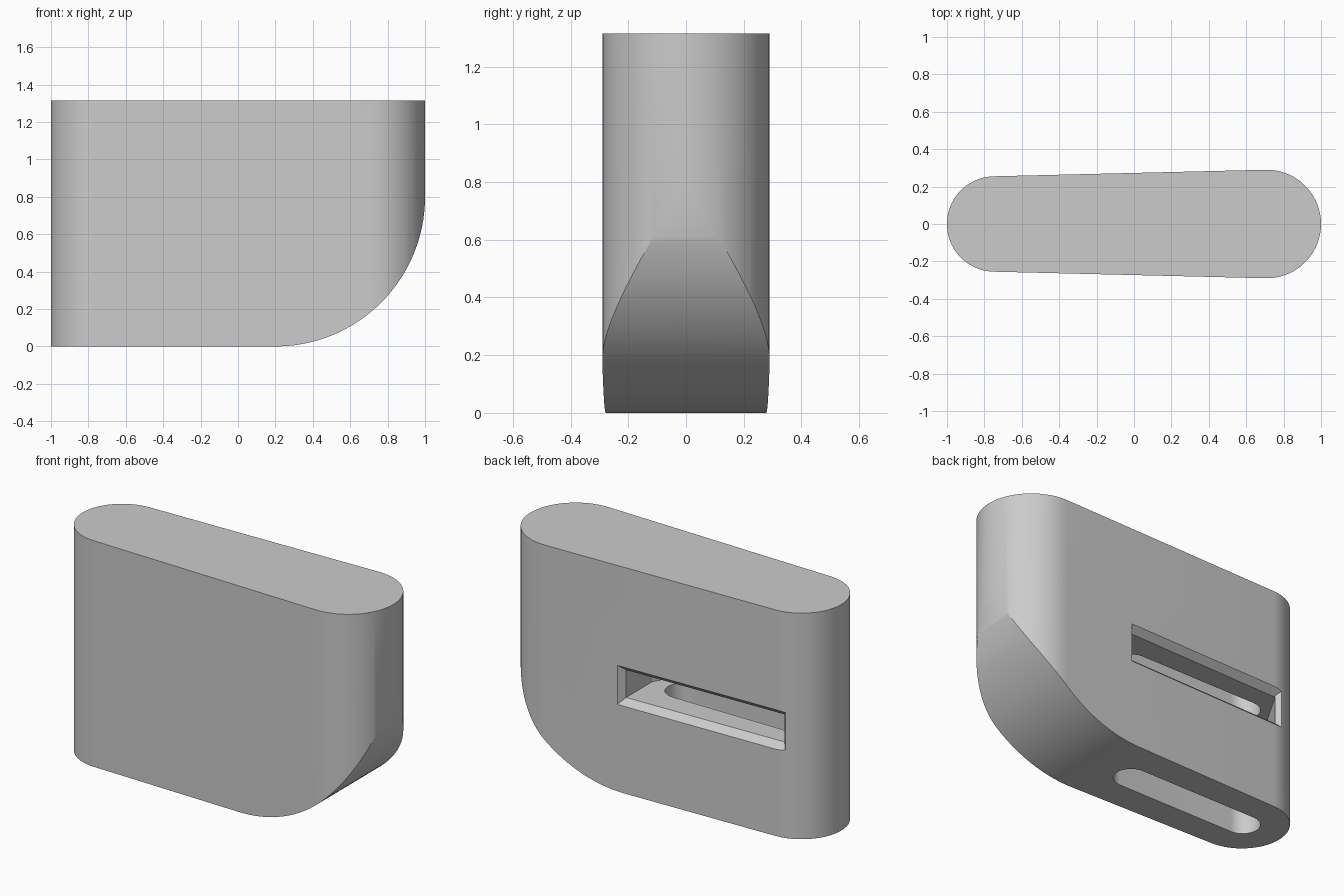
import bpy, bmesh
from math import sin, cos, pi, asin

cube = bpy.data.objects.get("Cube")
if cube:
    bpy.data.objects.remove(cube, do_unlink=True)

grey = bpy.data.materials.new("plain grey")
grey.use_nodes = True
grey.diffuse_color = (0.6, 0.6, 0.6, 1)
grey.node_tree.nodes["Principled BSDF"].inputs["Base Color"].default_value = (0.6, 0.6, 0.6, 1)


def loft(name, bottom, top):
    """Solid between two matching loops of 3D points."""
    bm = bmesh.new()
    lo = [bm.verts.new(p) for p in bottom]
    hi = [bm.verts.new(p) for p in top]
    n = len(lo)
    bm.faces.new(lo[::-1])
    bm.faces.new(hi)
    for i in range(n):
        j = (i + 1) % n
        bm.faces.new((lo[i], lo[j], hi[j], hi[i]))
    bmesh.ops.recalc_face_normals(bm, faces=bm.faces)
    mesh = bpy.data.meshes.new(name)
    bm.to_mesh(mesh)
    bm.free()
    mesh.materials.append(grey)
    ob = bpy.data.objects.new(name, mesh)
    bpy.context.collection.objects.link(ob)
    return ob


def prism(name, profile, z0, z1):
    return loft(name, [(x, y, z0) for x, y in profile], [(x, y, z1) for x, y in profile])


def rounded_bar(xl, rl, xr, rr, steps=40):
    """Outline of two circles joined by their tangents."""
    tilt = asin((rr - rl) / (xr - xl))
    a = pi / 2 + tilt
    right = [-a + 2 * a * i / steps for i in range(steps + 1)]
    left = [a + 2 * (pi - a) * i / steps for i in range(steps + 1)]
    return ([(xr + rr * cos(t), rr * sin(t)) for t in right]
            + [(xl + rl * cos(t), rl * sin(t)) for t in left])


def combine(target, cutter, operation):
    mod = target.modifiers.new(operation, "BOOLEAN")
    mod.operation, mod.solver, mod.object = operation, "EXACT", cutter
    bpy.context.view_layer.objects.active = target
    bpy.ops.object.modifier_apply(modifier=mod.name)
    bpy.data.objects.remove(cutter, do_unlink=True)


# Tapered body with rounded ends
height = 1.315
body = prism("body", rounded_bar(-0.745, 0.255, 0.71, 0.29), 0, height)

# Swept lower corner: keep what lies inside the side outline
side = [(-1.2, height + 0.1), (-1.2, -0.0005)]
side += [(0.2 + 0.8 * sin(t), 0.8 - 0.8 * cos(t)) for t in [pi / 2 * i / 40 for i in range(41)]]
side += [(1.0, height + 0.1)]
side = [(x + (0.001 if x >= 1 else 0), z) for x, z in side]
outline = loft("side_outline", [(x, -0.5, z) for x, z in side], [(x, 0.5, z) for x, z in side])
combine(body, outline, "INTERSECT")

# Long screw slot from below, passing through the nut pocket
combine(body, prism("screw_slot", rounded_bar(-0.75, 0.095, 0.02, 0.0951, 24), -0.2, 0.95), "DIFFERENCE")

# Nut pocket with angled ends, open to the back
pocket = [(0.217, 0.4), (0.217, 0), (0.11, -0.18), (-0.82, -0.18),
          (-0.92, 0), (-0.785, 0.23), (-0.785, 0.4)]
combine(body, prism("nut_pocket", pocket, 0.54, 0.70), "DIFFERENCE")


# Flared mouth of the pocket
def mouth(x0, x1, y0, y1, z0, z1):
    return [(x0, y0, z0), (x1, y1, z0), (x1, y1, z1), (x0, y0, z1)]


flare = loft("pocket_mouth", mouth(-0.785, 0.217, 0.215, 0.24, 0.54, 0.70),
             mouth(-0.825, 0.255, 0.262, 0.29, 0.497, 0.743))
combine(body, flare, "DIFFERENCE")

# Smooth the curved walls, keep the edges crisp
bpy.ops.object.select_all(action="DESELECT")
body.select_set(True)
bpy.context.view_layer.objects.active = body
bpy.ops.object.shade_smooth_by_angle(angle=pi / 7)
